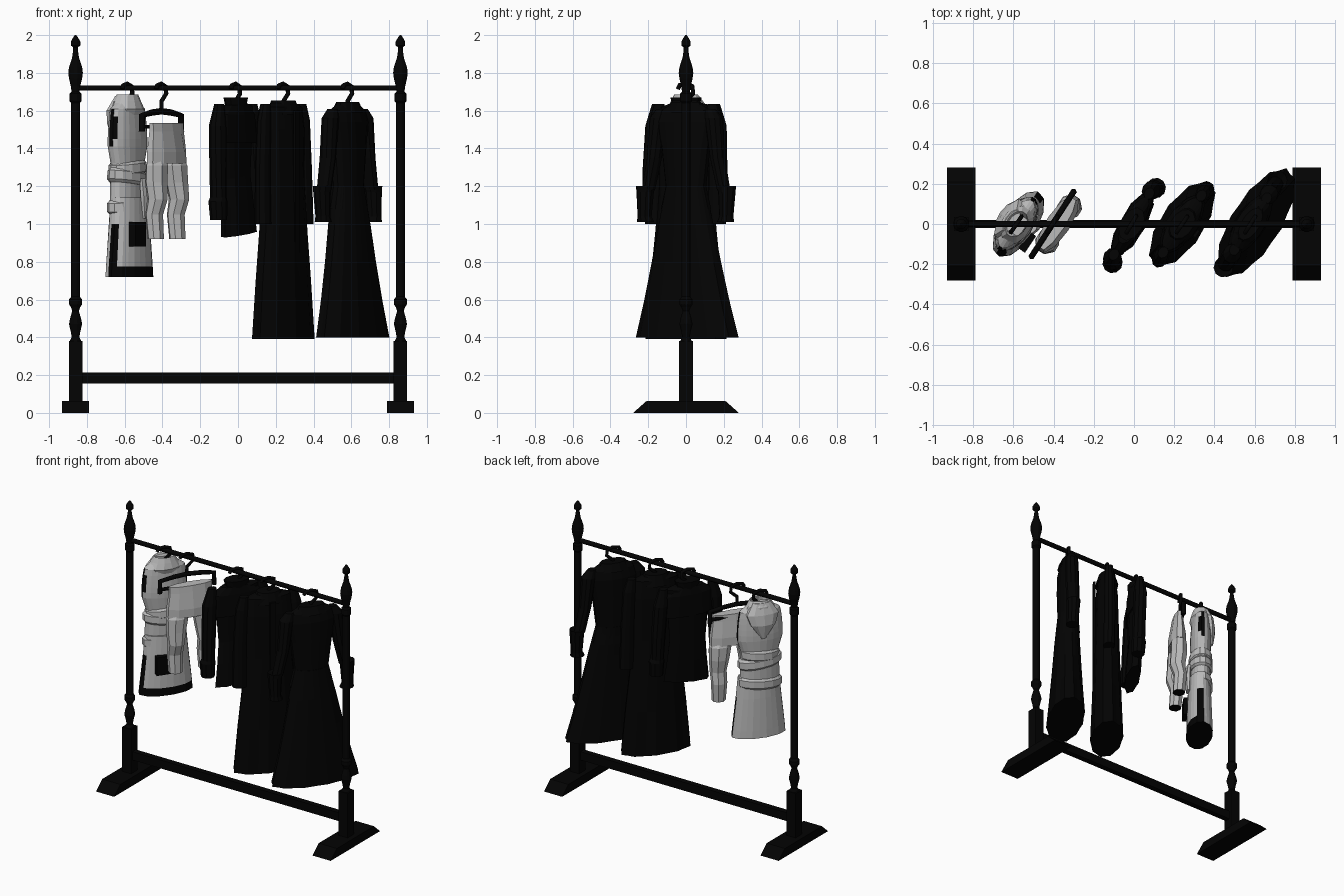
import bpy, bmesh
from math import cos, sin, pi, radians
from mathutils import Vector

cube = bpy.data.objects.get("Cube")
if cube:
    bpy.data.objects.remove(cube, do_unlink=True)


def material(name, value):
    m = bpy.data.materials.new(name)
    m.use_nodes = True
    color = (value, value, value, 1)
    m.diffuse_color = color
    m.node_tree.nodes["Principled BSDF"].inputs["Base Color"].default_value = color
    return m


WOOD = material("black wood", 0.001)
DARK = material("black cloth", 0.001)
PALE = material("pale grey cloth", 0.5)


def place(obj, spot, mats):
    """Put a part at (x, turn about z) and give it its colours."""
    bpy.context.scene.collection.objects.link(obj)
    obj.location.x = spot[0]
    obj.rotation_euler.z = radians(spot[1])
    for m in mats:
        obj.data.materials.append(m)
    return obj


def loft(name, rings, mats, spot=(0, 0), n=12, pleat=0, tilt=0, rule=None):
    """Skin elliptical rings (z, half width, half depth, centre x, centre y)."""
    bm = bmesh.new()
    loops = []
    for k, ring in enumerate(rings):
        z, a, b, cx, cy = (tuple(ring) + (0, 0))[:5]
        fold = pleat * k / (len(rings) - 1)
        loop = []
        for i in range(n):
            t = 2 * pi * (i + 0.5) / n
            r = 1 - fold * (i % 2)
            x = a * r * cos(t)
            loop.append(bm.verts.new((cx + x, cy + b * r * sin(t), z + tilt * x)))
        loops.append(loop)
    for top, low in zip(loops, loops[1:]):
        for i in range(n):
            j = (i + 1) % n
            bm.faces.new((top[i], top[j], low[j], low[i]))
    bm.faces.new(loops[0])
    bm.faces.new(loops[-1])
    bmesh.ops.recalc_face_normals(bm, faces=bm.faces)
    bm.normal_update()
    if rule:
        for f in bm.faces:
            f.material_index = int(rule(f.calc_center_median(), f.normal))
    mesh = bpy.data.meshes.new(name)
    bm.to_mesh(mesh)
    bm.free()
    return place(bpy.data.objects.new(name, mesh), spot, mats)


def box(name, centre, size, mat, spot=(0, 0), taper=0):
    """Box whose top is shortened in y by taper at each end."""
    bm = bmesh.new()
    bmesh.ops.create_cube(bm, size=1)
    for v in bm.verts:
        top = v.co.z > 0
        v.co = Vector(centre) + Vector([c * s for c, s in zip(v.co, size)])
        if top:
            v.co.y -= taper if v.co.y > centre[1] else -taper
    mesh = bpy.data.meshes.new(name)
    bm.to_mesh(mesh)
    bm.free()
    return place(bpy.data.objects.new(name, mesh), spot, [mat])


def tube(name, points, radius, mat, spot=(0, 0)):
    curve = bpy.data.curves.new(name, "CURVE")
    curve.dimensions = "3D"
    curve.bevel_depth = radius
    curve.bevel_resolution = 1
    curve.use_fill_caps = True
    line = curve.splines.new("POLY")
    line.points.add(len(points) - 1)
    for p, co in zip(line.points, points):
        p.co = (*co, 1)
    return place(bpy.data.objects.new(name, curve), spot, [mat])


def hanger(spot, name, low=1.56, width=0.13, radius=0.013):
    hook = [(0, 1.6), (0, 1.65), (.045, 1.69), (.04, 1.73),
            (0, 1.743), (-.04, 1.735), (-.05, 1.715)]
    tube(name + "_hook", [(x, 0, z) for x, z in hook], 0.012, WOOD, spot)
    frame = [(-width, low), (-width, 1.575), (-width * .5, 1.59), (0, 1.597),
             (width * .5, 1.59), (width, 1.575), (width, low)]
    tube(name + "_frame", [(x, 0, z) for x, z in frame], radius, WOOD, spot)


# Rack: feet, square posts, turned uprights, rail and beam
turned = [(.38, .032), (.4, .021), (.43, .026), (.47, .036), (.5, .03), (.54, .018),
          (.56, .026), (.575, .036), (.6, .036), (.615, .024), (1.64, .024),
          (1.65, .032), (1.69, .032), (1.7, .022), (1.73, .026), (1.77, .036),
          (1.8, .04), (1.83, .036), (1.88, .019), (1.92, .013), (1.935, .013),
          (1.945, .026), (1.965, .026), (1.985, .015), (2, .004)]
for side, x in (("right", -.86), ("left", .86)):
    box(side + "_foot", (x, 0, .031), (.144, .56, .062), WOOD, taper=.07)
    box(side + "_post_base", (x, 0, .22), (.072, .072, .32), WOOD)
    loft(side + "_turned_post", [(z, r, r) for z, r in turned], [WOOD], (x, 0))
tube("hanging_rail", [(-.86, 0, 1.72), (.86, 0, 1.72)], .016, WOOD)
box("lower_beam", (0, 0, .185), (1.72, .04, .06), WOOD)


def sleeves(name, rings, spot):
    for side, s in (("left", 1), ("right", -1)):
        loft(f"{name}_{side}_sleeve",
             [(z, a, b, s * x, y) for z, a, b, x, y in rings], [DARK], spot, 10)


# Long flared dress with sloping shoulders and wide cuffs
spot = (.58, 58)
hanger(spot, "dress_hanger")
loft("dress_body", [(1.635, .09, .04), (1.6, .155, .055), (1.54, .175, .07),
                    (1.4, .145, .075), (1.2, .12, .07), (1.08, .15, .078)],
     [DARK], spot, 16)
loft("dress_skirt", [(1.2, .118, .072), (1, .165, .085, .005, -.008),
                     (.8, .21, .097, .01, -.012), (.6, .258, .11, .015, -.016),
                     (.4, .313, .125, .02, -.02)], [DARK], spot, 24, .05)
loft("dress_collar", [(1.645, .09, .045), (1.59, .12, .07)], [DARK], spot)
sleeves("dress", [(1.61, .03, .025, .15, 0), (1.56, .05, .045, .172, 0),
                  (1.35, .04, .045, .197, 0), (1.18, .036, .04, .235, 0),
                  (1.2, .055, .05, .25, 0), (1.17, .048, .046, .255, 0),
                  (1.04, .038, .04, .255, -.005), (1.01, .048, .045, .25, -.005)], spot)

# Long coat
spot = (.24, 56)
hanger(spot, "coat_hanger")
loft("coat_body", [(1.64, .09, .05), (1.62, .155, .06), (1.5, .17, .073),
                   (1.2, .165, .082), (.95, .19, .09), (.7, .22, .098), (.39, .25, .11)],
     [DARK], spot, 20, .06)
loft("coat_collar", [(1.655, .08, .055), (1.58, .12, .078)], [DARK], spot)
box("coat_placket", (0, -.085, 1.1), (.04, .015, 1), DARK, spot)
sleeves("coat", [(1.635, .03, .025, .17, 0), (1.55, .045, .035, .183, 0),
                 (1.3, .047, .038, .197, 0), (1, .052, .04, .2, -.005)], spot)

# Short jacket with cape collar and pointed hem
spot = (-.012, 60)
hanger(spot, "jacket_hanger")
loft("jacket_body", [(1.63, .1, .04), (1.61, .16, .045), (1.45, .15, .05),
                     (1.25, .135, .045), (1.1, .15, .05, 0, -.01), (.945, .17, .05, 0, -.02)],
     [DARK], spot, 16, .1, .1)
loft("jacket_stand_collar", [(1.67, .09, .055), (1.6, .07, .045)], [DARK], spot, 10)
loft("jacket_cape", [(1.63, .11, .045), (1.58, .185, .055), (1.43, .2, .06)],
     [DARK], spot, 14, .08)
sleeves("jacket", [(1.635, .03, .025, .175, 0), (1.52, .05, .045, .193, 0),
                   (1.3, .048, .045, .205, -.01), (1.14, .043, .045, .21, -.015),
                   (1.12, .052, .05, .215, -.015), (1.02, .046, .045, .215, -.02)], spot)

# Pale trousers on an open frame hanger
spot = (-.405, 57)
hanger(spot, "trouser_hanger", 1.49, .19, .017)
tube("trouser_hanger_bar", [(-.19, 0, 1.515), (.19, 0, 1.515)], .012, WOOD, spot)
spot = (-.378, 57)
below = lambda c, n: n.z < -.9
loft("trouser_waist", [(1.535, .155, .035), (1.49, .155, .042), (1.38, .17, .06),
                       (1.32, .172, .06)], [PALE], spot, 10)
for side, s in (("left", 1), ("right", -1)):
    leg = [(1.36, .05, .03, .088, 0), (1.31, .077, .055, .093, 0),
           (1.22, .068, .058, .101, 0), (1.13, .056, .055, .105, -.01),
           (1.05, .054, .046, .105, .01), (.92, .047, .043, .105, 0)]
    loft(f"trouser_{side}_leg", [(z, a, b, s * x, y) for z, a, b, x, y in leg],
         [PALE, DARK], spot, 8, rule=below)

# Pale hooded tunic, with dark armholes and a dark hem along front and sides
spot = (-.585, 56)
hanger(spot, "tunic_hanger", width=.09)
armhole = lambda c, n: n.y < .4 and abs(n.x) > .6 + 4 * abs(c.z - 1.515)
loft("tunic_body", [(1.65, .08, .045), (1.61, .14, .058), (1.57, .148, .062),
                    (1.53, .153, .065), (1.49, .156, .068), (1.45, .158, .07),
                    (1.41, .157, .07), (1.32, .13, .065), (1.1, .137, .067)],
     [PALE, DARK], spot, 20, rule=armhole)
hem = lambda c, n: (n.z < -.9 or (c.z < .775 and n.y < .3)
                    or (abs(n.x) > .8 and n.y < .2 and c.z < 1.02))
loft("tunic_skirt", [(1.14, .142, .073), (1, .157, .08), (.775, .184, .088),
                     (.72, .19, .09)], [PALE, DARK], (-.575, 56), 24, .03, rule=hem)
for name, z, half, tilt in (("upper", 1.3, .135, .08), ("middle", 1.25, .15, -.1),
                            ("lower", 1.1, .152, .08)):
    loft(f"tunic_{name}_sash", [(z + .035, half - .015, .066), (z + .02, half, .079),
                                (z - .025, half, .082), (z - .04, half - .015, .07)],
         [PALE], spot, 14, tilt=tilt)
loft("tunic_sash_tail", [(1.24, .03, .015, .03, -.082), (1.15, .04, .02, .04, -.09),
                         (1.03, .035, .015, .05, -.09)], [PALE], spot, 6)
box("tunic_pouch", (-.045, -.095, .945), (.1, .04, .13), DARK, spot)

# Rolled cowl with dark inside, and hood hanging behind
inside = lambda c, n: n.z > .9
loft("tunic_cowl", [(1.64, .045, .035, 0, -.025), (1.685, .07, .05, 0, 0),
                    (1.65, .09, .068, 0, .005), (1.61, .115, .075), (1.57, .1, .06)],
     [PALE, DARK], spot, 12, rule=inside)
loft("tunic_hood", [(1.675, .065, .03, 0, .03), (1.6, .115, .04, 0, .048),
                    (1.53, .09, .04, 0, .06), (1.43, .015, .015, 0, .07)],
     [PALE], spot, 10)
